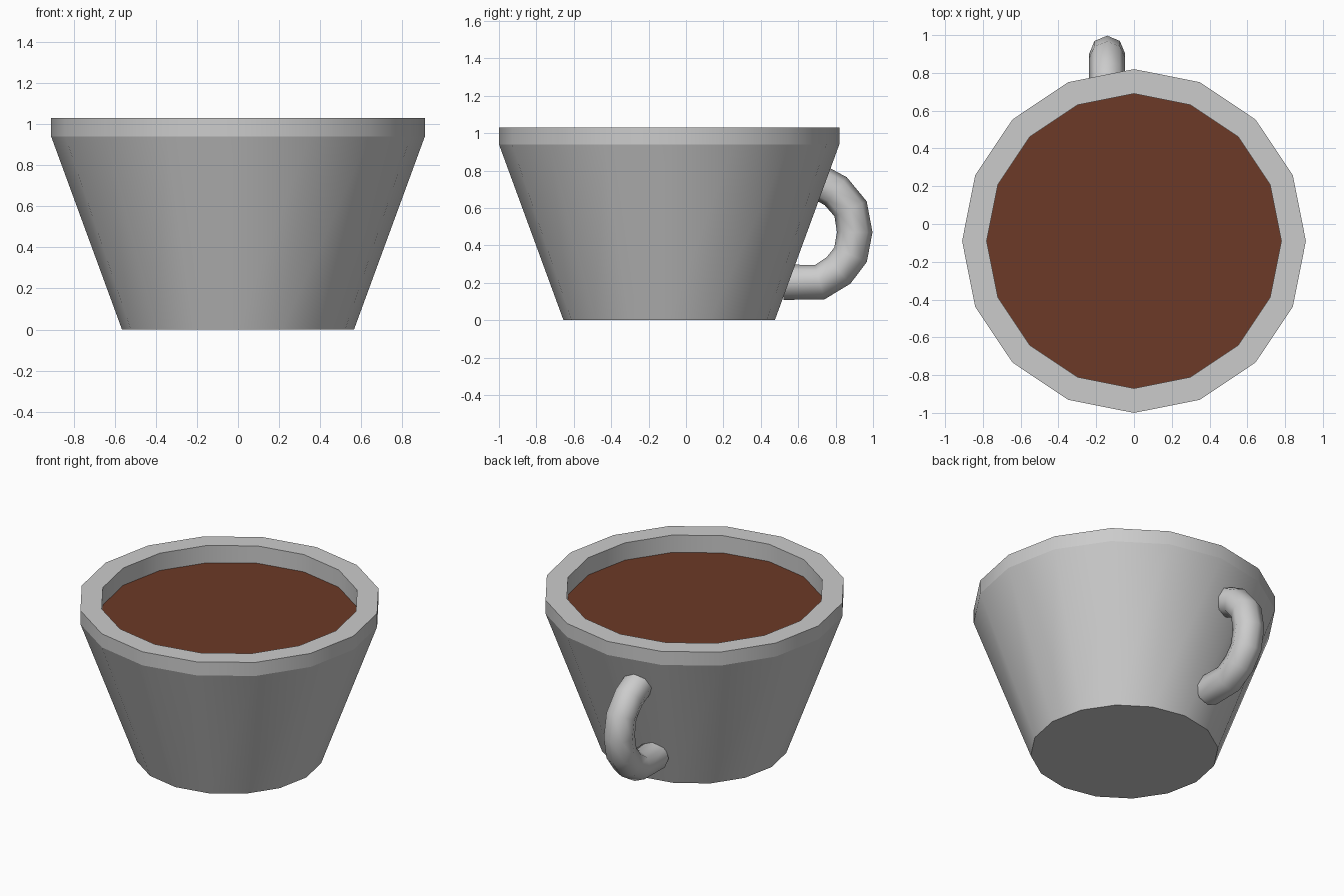
import bpy, bmesh
from math import sin, cos, pi, atan2
from mathutils import Vector

if "Cube" in bpy.data.objects:
    bpy.data.objects.remove(bpy.data.objects["Cube"])

CUP_Y = -0.09
SIDES = 16


def finish(name, bm, sharp_test, colour=None):
    bmesh.ops.recalc_face_normals(bm, faces=bm.faces)
    for f in bm.faces:
        f.smooth = True
    for e in bm.edges:
        e.smooth = not sharp_test(e)
    mesh = bpy.data.meshes.new(name)
    bm.to_mesh(mesh)
    bm.free()
    obj = bpy.data.objects.new(name, mesh)
    bpy.context.collection.objects.link(obj)
    if colour:
        mat = bpy.data.materials.new(name + "_colour")
        mat.diffuse_color = colour
        mat.use_nodes = True
        mat.node_tree.nodes["Principled BSDF"].inputs["Base Color"].default_value = mat.diffuse_color
        mesh.materials.append(mat)
    return obj


def skin(bm, rings):
    """Bridge successive vertex rings and cap both ends."""
    n = len(rings[0])
    for a, b in zip(rings, rings[1:]):
        for i in range(n):
            j = (i + 1) % n
            bm.faces.new((a[i], a[j], b[j], b[i]))
    bm.faces.new(rings[0])
    bm.faces.new(rings[-1])


def circle(bm, r, z):
    return [bm.verts.new((r * cos(2 * pi * i / SIDES),
                          CUP_Y + r * sin(2 * pi * i / SIDES), z))
            for i in range(SIDES)]


def is_level(e):
    return abs(e.verts[0].co.z - e.verts[1].co.z) < 1e-5


# Cup: outer wall, rim band, inner wall and inner floor
bm = bmesh.new()
profile = [(0.565, 0), (0.91, 0.94), (0.91, 1.03), (0.78, 1.03), (0.78, 0.91), (0.46, 0.08)]
skin(bm, [circle(bm, r, z) for r, z in profile])
finish("cup", bm, is_level)

# Drink surface
bm = bmesh.new()
bm.faces.new(circle(bm, 0.78, 0.915))
finish("drink", bm, is_level, (0.15, 0.042, 0.02, 1))

# Handle: eight-sided tube along a hooked path in the y-z plane
path = [Vector((-0.142, y, z)) for y, z in
        [(0.52, 0.203), (0.715, 0.203), (0.815, 0.265), (0.88, 0.35), (0.902, 0.47),
         (0.88, 0.595), (0.80, 0.69), (0.71, 0.738), (0.66, 0.75)]]
bm = bmesh.new()
rings = []
for k, p in enumerate(path):
    before = (p - path[k - 1]).normalized() if k else Vector()
    after = (path[k + 1] - p).normalized() if k < len(path) - 1 else Vector()
    t = (before + after).normalized()
    across = Vector((1, 0, 0))
    out = across.cross(t)
    rings.append([bm.verts.new(p + 0.095 * (across * cos(i * pi / 4) + out * sin(i * pi / 4)))
                  for i in range(8)])
skin(bm, rings)
finish("handle", bm, lambda e: any(len(f.verts) == 8 for f in e.link_faces))
